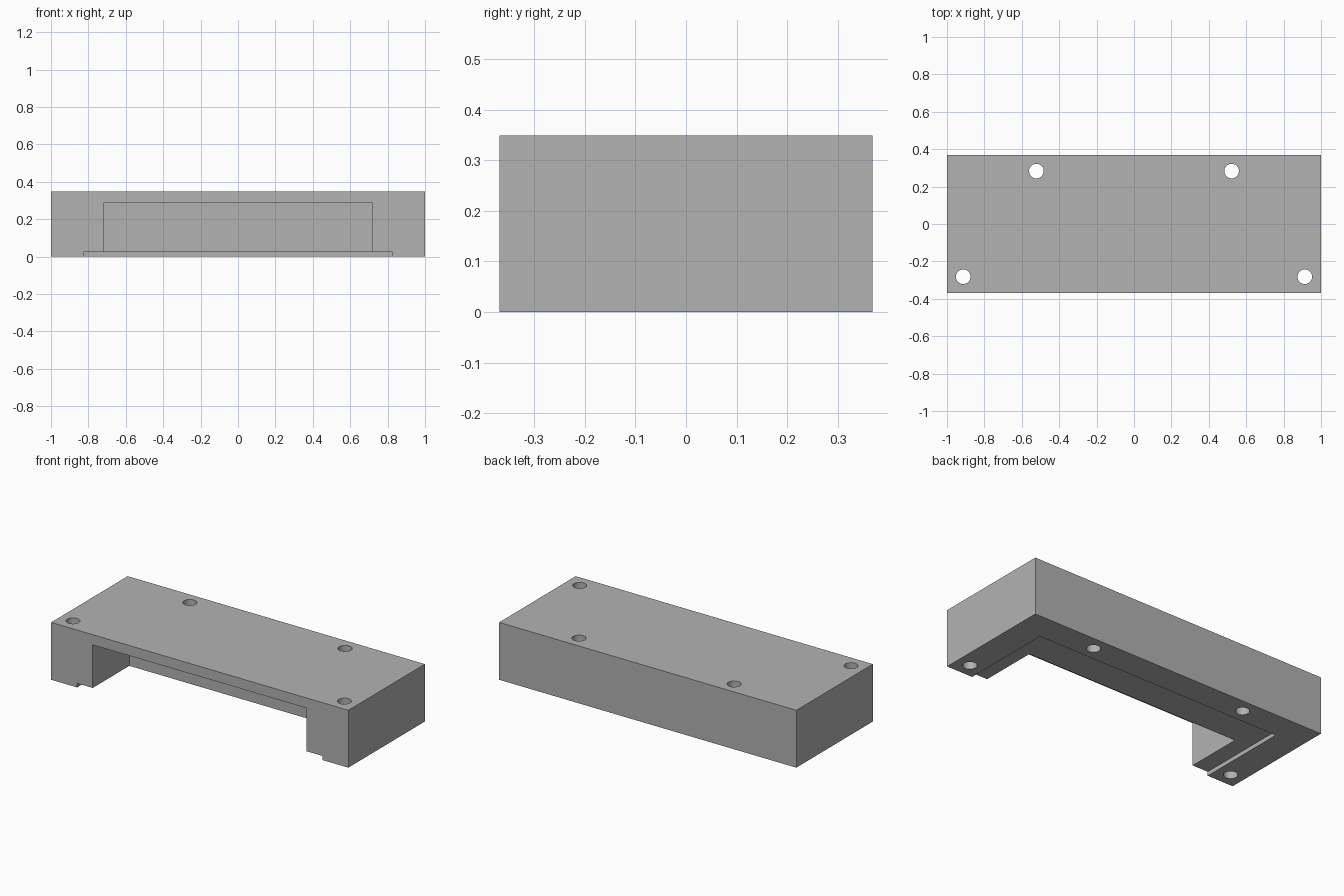
import bpy

if "Cube" in bpy.data.objects:
    bpy.data.objects.remove(bpy.data.objects["Cube"], do_unlink=True)

HALF_Y, HEIGHT = 0.368, 0.349

grey = bpy.data.materials.new("plain grey")
grey.use_nodes = True
colour = (0.448, 0.448, 0.448, 1)
grey.diffuse_color = colour
grey.node_tree.nodes["Principled BSDF"].inputs["Base Color"].default_value = colour


def box(name, x, y, z):
    """Box from (low, high) ranges on each axis."""
    bpy.ops.mesh.primitive_cube_add(size=1, location=[sum(r) / 2 for r in (x, y, z)])
    ob = bpy.context.object
    ob.name = name
    ob.scale = [r[1] - r[0] for r in (x, y, z)]
    bpy.ops.object.transform_apply(location=True, rotation=False, scale=True)
    ob.data.materials.append(grey)
    return ob


def cut(target, cutter):
    """Subtract the cutter and remove it."""
    cutter.hide_render = True
    mod = target.modifiers.new("cut", 'BOOLEAN')
    mod.operation = 'DIFFERENCE'
    mod.solver = 'EXACT'
    mod.object = cutter
    bpy.ops.object.select_all(action='DESELECT')
    target.select_set(True)
    bpy.context.view_layer.objects.active = target
    bpy.ops.object.modifier_apply(modifier=mod.name)
    bpy.data.objects.remove(cutter, do_unlink=True)


# Solid block
block = box("mounting_block", (-1, 1), (-HALF_Y, HALF_Y), (0, HEIGHT))

# Deep pocket and shallow rebate, both open to the front and underside
cut(block, box("pocket_cutter", (-0.72, 0.72), (-0.5, -0.016), (-0.1, 0.287)))
cut(block, box("rebate_cutter", (-0.825, 0.825), (-0.6, 0.20), (-0.2, 0.025)))

# Four screw holes, closer together at the back
for side in (-1, 1):
    for x, y in ((0.522, 0.283), (0.913, -0.282)):
        bpy.ops.mesh.primitive_cylinder_add(vertices=48, radius=0.039, depth=1,
                                            location=(side * x, y, HEIGHT / 2))
        hole = bpy.context.object
        hole.data.materials.append(grey)
        cut(block, hole)

# Smooth hole walls, sharp block edges
block.select_set(True)
bpy.context.view_layer.objects.active = block
bpy.ops.object.shade_smooth_by_angle()
